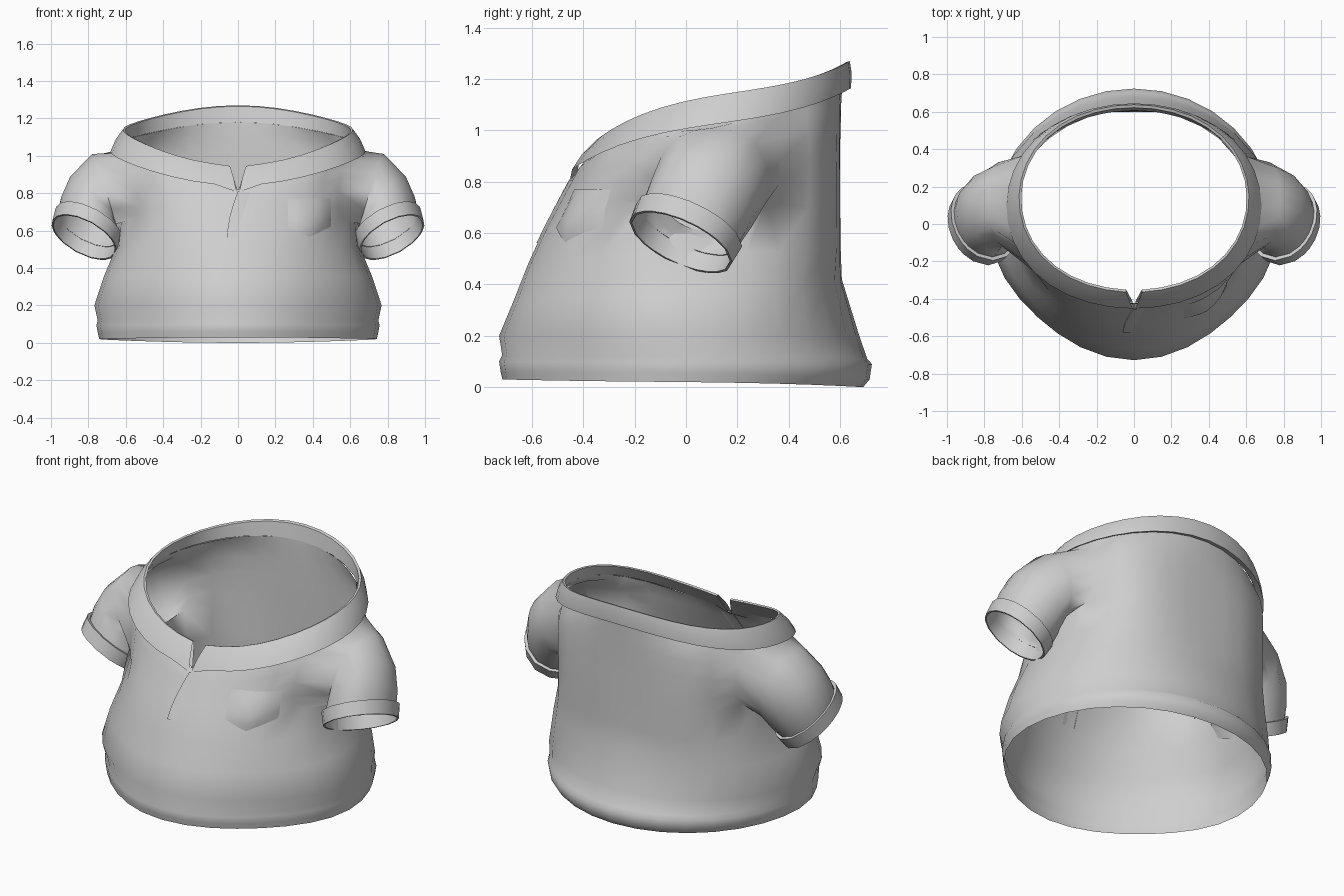
import bpy, bmesh, math
from mathutils import Vector
from mathutils.bvhtree import BVHTree

if "Cube" in bpy.data.objects:
    bpy.data.objects.remove(bpy.data.objects["Cube"])

N = 32  # segments around the torso
cloth = bpy.data.materials.new("light_grey_cloth")
cloth.diffuse_color = (0.62, 0.62, 0.62, 1)
cloth.use_nodes = True
cloth.node_tree.nodes["Principled BSDF"].inputs["Base Color"].default_value = cloth.diffuse_color


def finish(name, bm, angle=40):
    me = bpy.data.meshes.new(name)
    bm.to_mesh(me)
    me.materials.append(cloth)
    ob = bpy.data.objects.new(name, me)
    bpy.context.collection.objects.link(ob)
    bpy.ops.object.select_all(action='DESELECT')
    ob.select_set(True)
    bpy.context.view_layer.objects.active = ob
    bpy.ops.object.shade_smooth_by_angle(angle=math.radians(angle))
    return ob


def ring_point(r, a, front=0, back=0):
    """Slanted oval: front/side/back height, front/back depth, half width.
    front and back make the diagonals fuller (+) or leaner (-)."""
    zf, zs, zb, yf, yb, rx = r
    s = math.sin(a)
    odd = (zb - zf) / 2 * (s + s ** 3) / 2
    full = 1 + (front if s < 0 else back) * math.sin(2 * a) ** 2
    return Vector((rx * full * math.cos(a), (yf + yb) / 2 + (yb - yf) / 2 * s * full,
                   zs + odd + ((zb + zf) / 2 - zs) * s * s))


def skin(bm, rows, closed, flip=False):
    """Quads between successive rows of vertices."""
    for lo, hi in zip(rows, rows[1:]):
        n = len(lo)
        for j in range(n if closed else n - 1):
            k = (j + 1) % n
            f = [lo[j], lo[k], hi[k], hi[j]]
            bm.faces.new(f[::-1] if flip else f)


# Armhole outline as (torso row, column), counter-clockwise from the lower front
ARM0, ARM1, COL = 7, 11, 3
walk = ([(ARM0, c) for c in range(-COL, COL)] + [(r, COL) for r in range(ARM0, ARM1)]
        + [(ARM1, c) for c in range(COL, -COL, -1)] + [(r, -COL) for r in range(ARM1, ARM0, -1)])
turns = [math.atan2((r - (ARM0 + ARM1) / 2) / 2, c / COL) for r, c in walk]


def sleeve_ring(side, c, t, ru, rv):
    """Oval across the sleeve, one point for each armhole vertex."""
    c, t = Vector(c), Vector(t).normalized()
    v = (Vector((0, 1, 0)) - t * t.y).normalized()
    u = t.cross(v)
    pts = [c + v * (rv * math.cos(a)) + u * (ru * math.sin(a)) for a in turns]
    return [Vector((p.x * side, p.y, p.z)) for p in pts]


# Torso with hem, bottom to neck: oval, then front and back fullness
torso = [
    ((.03, .02, .0, -.715, .69, .742), -.05, 0), ((.06, .055, .03, -.722, .715, .75), -.05, 0),
    ((.10, .095, .09, -.728, .724, .757), -.05, 0), ((.125, .12, .11, -.716, .706, .75), -.05, 0),
    ((.20, .20, .20, -.728, .675, .768), -.05, .01), ((.34, .36, .42, -.67, .607, .715), -.03, .07),
    ((.48, .52, .55, -.615, .602, .648), 0, .11), ((.59, .67, .73, -.565, .60, .635), 0, .12),
    ((.66, .76, .83, -.528, .60, .635), 0, .12), ((.72, .85, .94, -.495, .60, .642), 0, .11),
    ((.775, .94, 1.04, -.465, .603, .65), 0, .09), ((.81, 1.015, 1.12, -.445, .605, .66), 0, .05),
    ((.85, 1.06, 1.18, -.423, .61, .64), 0, 0)]
bm = bmesh.new()
rows = [[bm.verts.new(ring_point(r, 2 * math.pi * j / N, f, b)) for j in range(N)]
        for r, f, b in torso]
rows[-1][N * 3 // 4].co.z = .82  # dip below the collar opening
skin(bm, rows, True)

# Armholes and sleeves
END = (.44, -.41, -.80)  # direction the sleeve opening faces
sleeve = [((.715, .105, .805), (.95, -.05, -.3), .215, .225),
          ((.766, .065, .725), (.75, -.2, -.6), .21, .22),
          ((.79, .03, .66), (.58, -.33, -.73), .197, .212),
          ((.798, .012, .625), END, .182, .207)]
for side in (1, -1):
    def vert(r, c):
        return rows[r][(c if side > 0 else N // 2 - c) % N]
    hole = [vert(r, c) for r, c in walk]
    block = {vert(r, c) for r in range(ARM0, ARM1 + 1) for c in range(-COL, COL + 1)}
    bmesh.ops.delete(bm, geom=[f for f in bm.faces if all(v in block for v in f.verts)],
                     context='FACES')
    mid = sum((v.co for v in hole), Vector()) / len(hole)
    for v, (r, c) in zip(hole, walk):  # round the armhole
        if abs(c) == COL:
            v.co = v.co.lerp(mid, .2 if r in (ARM0, ARM1) else .06)
    loops = [[bm.verts.new(p) for p in sleeve_ring(side, *s)] for s in sleeve]
    skin(bm, [hole] + loops, True, side < 0)
bmesh.ops.delete(bm, geom=[v for v in bm.verts if not v.link_faces], context='VERTS')
finish("shirt_body", bm, 65)
tree = BVHTree.FromBMesh(bm)
bm.free()

# Sleeve cuffs
cuff = [((.798, .012, .63), END, .182, .207), ((.798, .012, .63), END, .2, .227),
        ((.823, -.02, .565), END, .192, .22), ((.823, -.02, .565), END, .182, .21),
        ((.798, .012, .625), END, .181, .206)]
for side, name in ((1, "left_cuff"), (-1, "right_cuff")):
    bm = bmesh.new()
    skin(bm, [[bm.verts.new(p) for p in sleeve_ring(side, *s)] for s in cuff], True, side < 0)
    finish(name, bm)
    bm.free()

# Folded collar, open at the front; last values are the gap angle and tip drop
collar = [((.86, 1.045, 1.175, -.425, .61, .648), .4, -.03),
          ((.842, 1.022, 1.165, -.452, .643, .682), .6, -.035),
          ((.90, 1.085, 1.225, -.415, .645, .655), 2, -.02),
          ((.95, 1.14, 1.27, -.365, .638, .615), 4, -.005),
          ((.945, 1.137, 1.265, -.352, .622, .603), 4, -.005),
          ((.85, 1.06, 1.18, -.42, .607, .637), .4, -.03)]
bm = bmesh.new()
strip = []
for r, gap, drop in collar:
    line = []
    for j in range(37):
        p = ring_point(r, math.radians(-90 + gap + (360 - 2 * gap) * j / 36), .015, .015)
        if j in (0, 36):
            p.z += drop
        line.append(bm.verts.new(p))
    strip.append(line)
skin(bm, strip, False)
finish("collar", bm)
bm.free()


def on_front(x, z, lift):
    """Point on the front of the torso, raised along its surface normal."""
    hit, nrm, _, _ = tree.ray_cast(Vector((x, -2, z)), Vector((0, 1, 0)))
    return hit + (nrm if nrm.y < 0 else -nrm) * lift


# Chest pocket: pointed at the bottom, puffed towards the lower middle
bm = bmesh.new()
grid = []
for i in range(7):
    h = i / 6
    line = []
    for j in range(7):
        w = j / 6 * 2 - 1
        z = .565 + .055 * abs(w) + (.205 - .055 * abs(w)) * h
        puff = .02 * (1 - w * w) * math.sin(math.pi * min(1, h * .85 + .1))
        line.append(bm.verts.new(on_front(.38 + .115 * w, z, .003 + (puff if i else 0))))
    grid.append(line)
skin(bm, grid, False)
finish("chest_pocket", bm, 60)
bm.free()

# Front placket: thin overlapping flap below the collar notch
bm = bmesh.new()
flap = []
for x, z in ((-.06, .56), (-.055, .61), (-.045, .67), (-.025, .74), (-.002, .805)):
    flap.append([bm.verts.new(on_front(x + dx, z, d))
                 for dx, d in ((0, -.002), (.001, .008), (.03, .006), (.08, -.002))])
skin(bm, flap, False)
finish("front_placket", bm)
bm.free()
